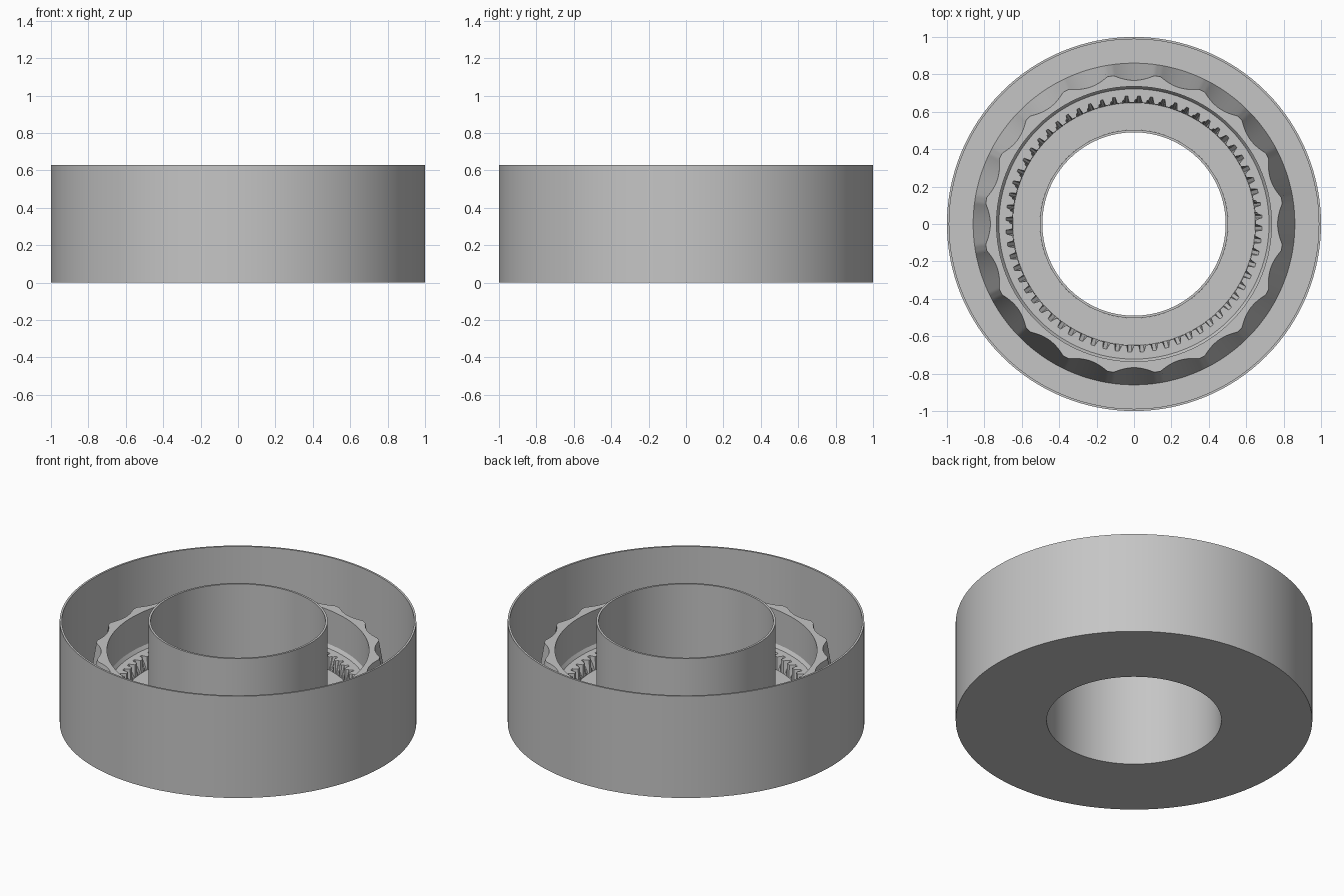
import bpy, bmesh, math

if "Cube" in bpy.data.objects:
    bpy.data.objects.remove(bpy.data.objects["Cube"], do_unlink=True)

grey = bpy.data.materials.new("plain_grey")
grey.use_nodes = True
grey.diffuse_color = (0.56, 0.56, 0.56, 1)
grey.node_tree.nodes["Principled BSDF"].inputs["Base Color"].default_value = (0.56, 0.56, 0.56, 1)

HEIGHT = 0.63
PAN_FLOOR = 0.08
RING_TOP = 0.45
LEDGE = 0.22
TOOTH_FLOOR = 0.14
SCALLOPS = 20
TEETH = 64


def revolve(name, profile, segments):
    """Sweep a closed profile round z; a radius may be a number or a function of the turn (0..1)."""
    bm = bmesh.new()
    rings = []
    for radius, z in profile:
        ring = []
        for i in range(segments):
            turn = i / segments
            r = radius(turn) if callable(radius) else radius
            a = turn * math.tau
            ring.append(bm.verts.new((r * math.cos(a), r * math.sin(a), z)))
        rings.append(ring)
    for k, low in enumerate(rings):
        high = rings[(k + 1) % len(rings)]
        for i in range(segments):
            j = (i + 1) % segments
            bm.faces.new((low[i], low[j], high[j], high[i]))
    bmesh.ops.recalc_face_normals(bm, faces=bm.faces)
    mesh = bpy.data.meshes.new(name)
    bm.to_mesh(mesh)
    bm.free()
    mesh.materials.append(grey)
    obj = bpy.data.objects.new(name, mesh)
    bpy.context.collection.objects.link(obj)
    bpy.ops.object.select_all(action='DESELECT')
    obj.select_set(True)
    bpy.context.view_layer.objects.active = obj
    bpy.ops.object.shade_smooth_by_angle(angle=math.radians(30))
    return obj


def scalloped(turn):
    """Shallow round bites separated by narrow tips."""
    phase = (turn * SCALLOPS + 0.5) % 1 - 0.5
    return 0.80 - 0.032 * max(0, 1 - (phase / 0.43) ** 2)


def toothed(turn):
    """Leaning slots between flat-ended teeth."""
    phase = (turn * TEETH) % 1
    if phase < 0.4:
        return 0.65
    return 0.685 if 0.45 < phase < 0.8 else 0.665


# Thin outer wall with the base plate
revolve("outer_pan", [(0.49, 0), (1, 0), (1, HEIGHT), (0.988, HEIGHT),
                      (0.988, PAN_FLOOR), (0.49, PAN_FLOOR)], 128)

# Thin tube round the central hole
revolve("center_tube", [(0.49, 0), (0.503, 0), (0.503, HEIGHT), (0.49, HEIGHT)], 128)

# Tapered ring whose top edge is scalloped
revolve("scalloped_ring", [(0.735, PAN_FLOOR), (0.86, PAN_FLOOR),
                           (scalloped, RING_TOP), (0.735, RING_TOP)], SCALLOPS * 32)

# Ledge with a ring of sloped teeth, and the floor inside it
revolve("toothed_ledge", [(0.503, PAN_FLOOR), (0.735, PAN_FLOOR), (0.735, LEDGE + 0.02),
                          (0.722, LEDGE), (toothed, LEDGE), (0.648, TOOTH_FLOOR),
                          (0.503, TOOTH_FLOOR)], TEETH * 10)
